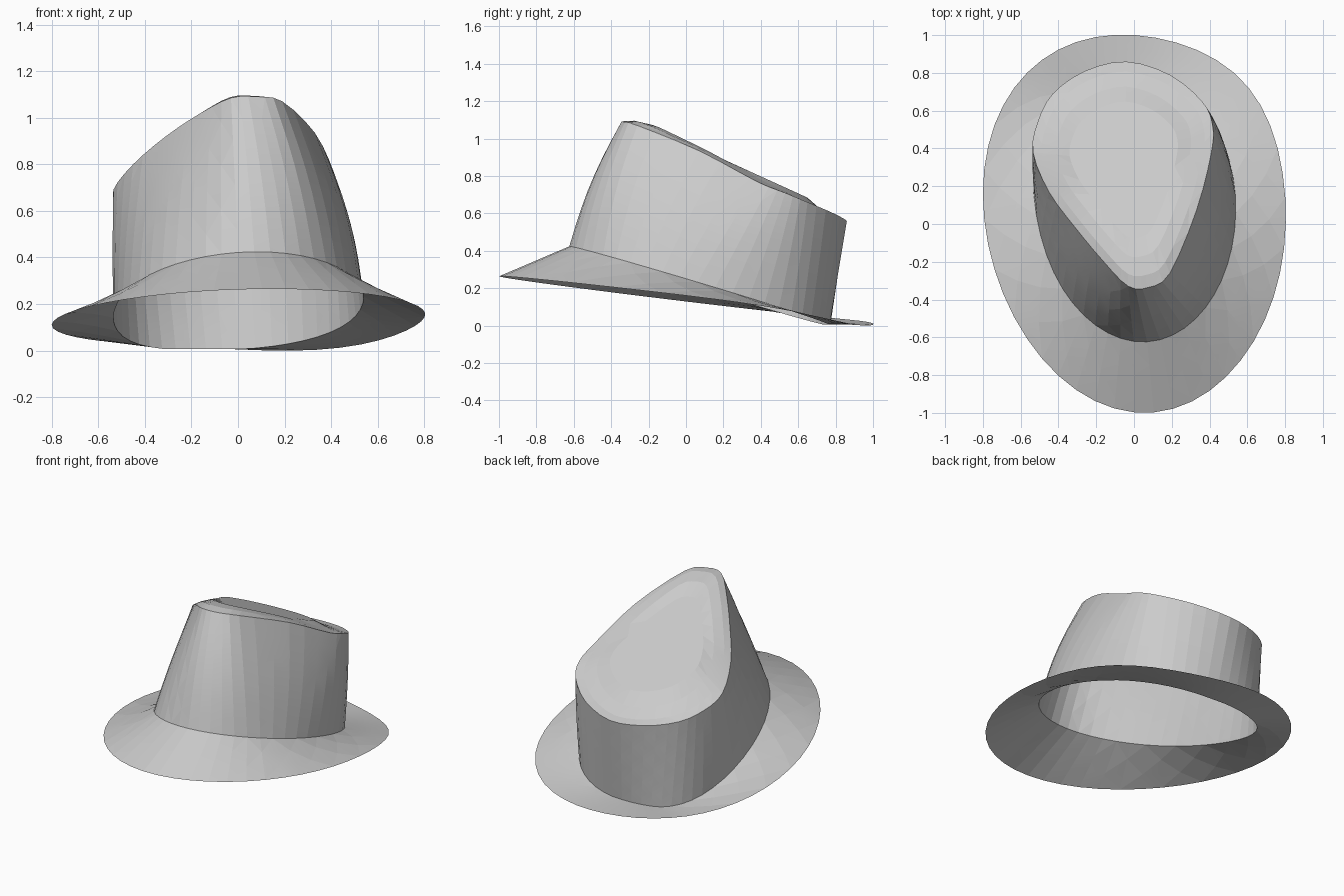
import bpy, bmesh
from math import sin, cos, pi, tau, radians
from mathutils import Vector

if "Cube" in bpy.data.objects:
    bpy.data.objects.remove(bpy.data.objects["Cube"])

N = 48

# Top edge of the crown: counter-clockwise from the right side, every 22.5 degrees
RIM = [Vector(p) for p in (
    (0.41, 0.38, 0.77), (0.415, 0.53, 0.71), (0.36, 0.65, 0.66), (0.19, 0.79, 0.60),
    (-0.04, 0.86, 0.56), (-0.26, 0.81, 0.565), (-0.43, 0.69, 0.59), (-0.51, 0.54, 0.63),
    (-0.535, 0.38, 0.69), (-0.45, 0.17, 0.80), (-0.31, -0.02, 0.92), (-0.16, -0.20, 1.02),
    (-0.03, -0.33, 1.085), (0.08, -0.335, 1.09), (0.19, -0.26, 1.07), (0.33, 0.07, 0.935))]


def rim(t):
    """Smooth closed curve through the rim points."""
    n = len(RIM)
    u = t / tau * n
    i, f = int(u), u - int(u)
    a, b, c, d = (RIM[(i + k) % n] for k in (-1, 0, 1, 2))
    return 0.5 * (2 * b + (c - a) * f + (2 * a - 5 * b + 4 * c - d) * f ** 2
                  + (3 * b - a - 3 * c + d) * f ** 3)


def bump(t, deg, power=4):
    """Local weight around one direction."""
    return max(0.0, cos(t - radians(deg))) ** power


def base(t):
    """Tilted oval where crown and brim meet, fuller at both back corners."""
    x = 0.535 * cos(t) + 0.015 * bump(t, 45)
    y = 0.07 + 0.695 * sin(t - 0.1) + 0.05 * cos(t) ** 2
    y += 0.09 * bump(t, 160) + 0.03 * bump(t, 40)
    return Vector((x, y, max(0.006, 0.235 + 0.03 * x - 0.30 * y)))


def edge(t):
    """Outer edge of the brim, dipping at the back right."""
    x = 0.8 * cos(t) + 0.04 * bump(t, 48, 6)
    y = sin(t - 0.08) + 0.08 * cos(t) ** 2 + 0.035 * bump(t, 42, 6)
    return Vector((x, y, 0.145 + 0.02 * x - 0.118 * y - 0.04 * bump(t, 65, 6)))


def wall(t, s):
    """Crown side, bulging a little at the front and right."""
    out = Vector((cos(t), sin(t), 0.3))
    w = 0.022 * sin(pi * s) * (1 - sin(t)) / 2 * (1 + 0.7 * cos(t))
    return base(t).lerp(rim(t), s) + out * w


CENTRE = Vector((-0.05, 0.33, 0.83))


def cap(t, s):
    """Sloping top: rises from the narrow side rims to a straight ridge."""
    p = rim(t).lerp(CENTRE, s)
    p.z = rim(t).z + (0.98 - 0.455 * p.y - rim(t).z) * min(1.0, s / 0.4) \
        if s < 0.4 else 0.98 - 0.455 * p.y
    return p


def loft(name, rings, centre=None):
    bm = bmesh.new()
    loops = [[bm.verts.new(p) for p in r] for r in rings]
    for k, (lo, hi) in enumerate(zip(loops, loops[1:])):
        for i in range(N):
            j = (i + 1) % N
            a, b, c, d = lo[i], lo[j], hi[j], hi[i]
            tris = ((a, b, c), (a, c, d)) if (i + k) % 2 else ((a, b, d), (b, c, d))
            for tri in tris:
                bm.faces.new(tri)
    if centre is not None:
        tip = bm.verts.new(centre)
        for i in range(N):
            bm.faces.new((loops[-1][i], loops[-1][(i + 1) % N], tip))
    mesh = bpy.data.meshes.new(name)
    bm.to_mesh(mesh)
    bm.free()
    obj = bpy.data.objects.new(name, mesh)
    bpy.context.collection.objects.link(obj)
    return obj


angles = [tau * i / N for i in range(N)]

# Crown: open underneath, side wall then sloping top
crown = [[wall(t, k / 7) for t in angles] for k in range(8)]
crown += [[cap(t, s) for t in angles] for s in (0.1, 0.25, 0.4, 0.7)]
loft("crown", crown, CENTRE)

# Brim: single sheet sloping from outer edge up to the crown base
loft("brim", [[edge(t).lerp(base(t), k / 3) for t in angles] for k in range(4)])

# Smooth the gentle facets, keep the creases
for o in bpy.context.collection.objects:
    o.select_set(True)
    bpy.context.view_layer.objects.active = o
bpy.ops.object.shade_smooth_by_angle(angle=0.06)
